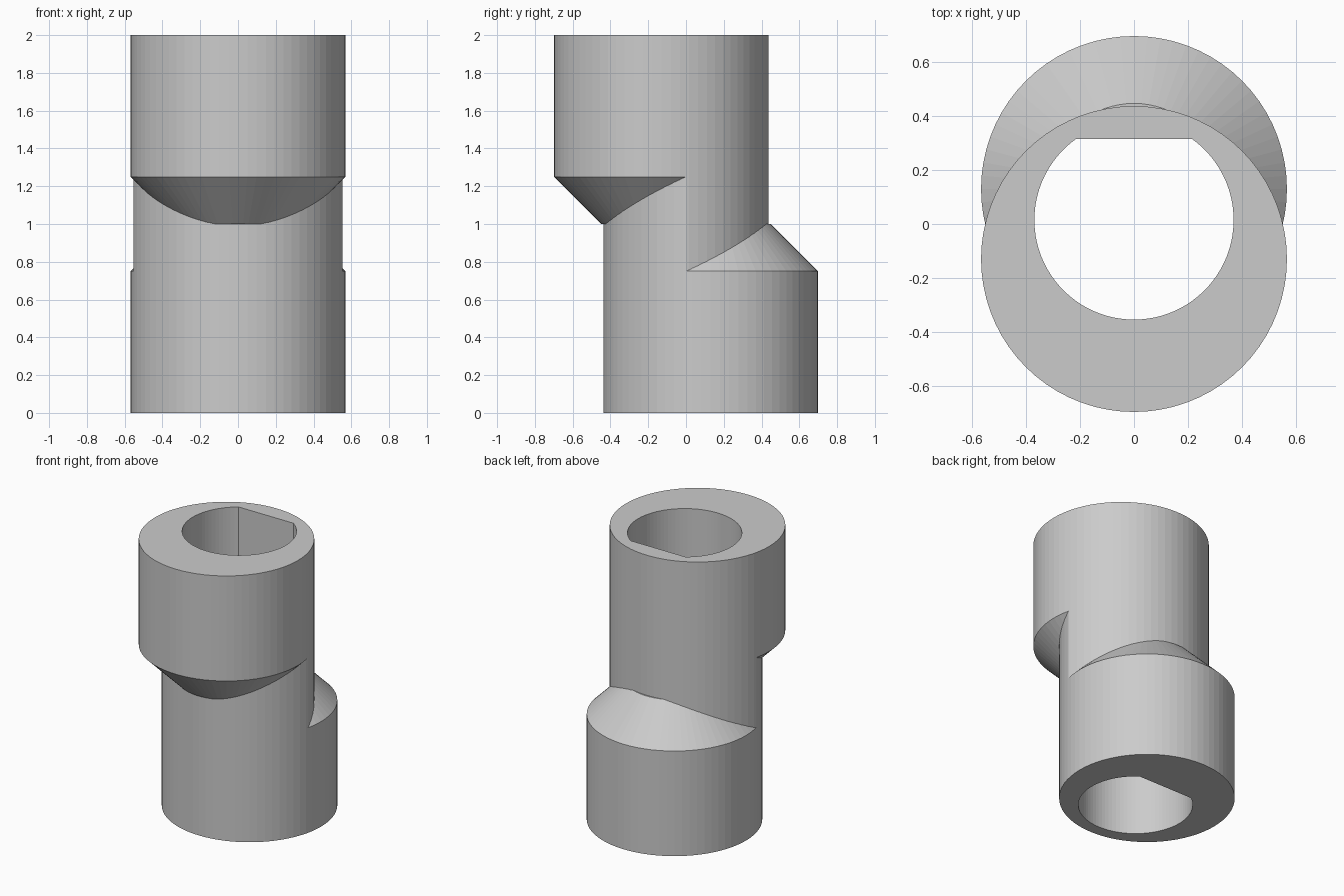
import bpy, math

if "Cube" in bpy.data.objects:
    bpy.data.objects.remove(bpy.data.objects["Cube"], do_unlink=True)

RADIUS, OFFSET, SLOPE = 0.568, 0.13, 0.25
SEGMENTS = 72


def outline(radius, y):
    step = 2 * math.pi / SEGMENTS
    return [(radius * math.cos(i * step), y + radius * math.sin(i * step))
            for i in range(SEGMENTS)]


def loft(name, rings):
    """Solid through matching outlines, given as (outline, height) pairs."""
    n = len(rings[0][0])
    verts = [(x, y, z) for points, z in rings for x, y in points]
    faces = [list(range(n))[::-1], list(range(len(verts) - n, len(verts)))]
    for r in range(len(rings) - 1):
        a, b = r * n, (r + 1) * n
        faces += [(a + i, a + (i + 1) % n, b + (i + 1) % n, b + i) for i in range(n)]
    mesh = bpy.data.meshes.new(name)
    mesh.from_pydata(verts, [], faces)
    obj = bpy.data.objects.new(name, mesh)
    bpy.context.collection.objects.link(obj)
    return obj


def combine(target, tool, operation):
    """Apply a boolean and discard its tool."""
    mod = target.modifiers.new(operation.title(), 'BOOLEAN')
    mod.operation, mod.solver, mod.object = operation, 'EXACT', tool
    bpy.context.view_layer.objects.active = target
    bpy.ops.object.modifier_apply(modifier=mod.name)
    bpy.data.objects.remove(tool, do_unlink=True)


# Two eccentric cylinders, each narrowing by a cone towards mid height
lower, upper = outline(RADIUS, OFFSET), outline(RADIUS, -OFFSET)
body = loft("eccentric_sleeve", [
    (lower, 0), (lower, 1 - SLOPE), (outline(RADIUS - SLOPE, OFFSET), 1)])
upper_body = loft("upper_cylinder", [
    (outline(RADIUS - SLOPE, -OFFSET), 1), (upper, 1 + SLOPE), (upper, 2)])

# Neck shared by both cylinders
neck = loft("neck", [(lower, 1 - SLOPE), (lower, 1 + SLOPE)])
combine(neck, loft("neck_cutter", [(upper, 0.5), (upper, 1.5)]), 'INTERSECT')
combine(body, neck, 'UNION')
combine(body, upper_body, 'UNION')

# Through bore with a flat at the back
BORE, BORE_Y, FLAT_Y = 0.37, 0.015, 0.315
half_angle = math.acos((FLAT_Y - BORE_Y) / BORE)
start, sweep = math.pi / 2 + half_angle, 2 * (math.pi - half_angle)
bore = [(BORE * math.cos(start + sweep * i / SEGMENTS),
         BORE_Y + BORE * math.sin(start + sweep * i / SEGMENTS))
        for i in range(SEGMENTS + 1)]
combine(body, loft("bore_cutter", [(bore, -0.5), (bore, 2.5)]), 'DIFFERENCE')

# Plain grey finish
grey = bpy.data.materials.new("grey")
grey.use_nodes = True
grey.diffuse_color = (0.6, 0.6, 0.6, 1)
grey.node_tree.nodes["Principled BSDF"].inputs["Base Color"].default_value = (0.6, 0.6, 0.6, 1)
body.data.materials.clear()
body.data.materials.append(grey)
